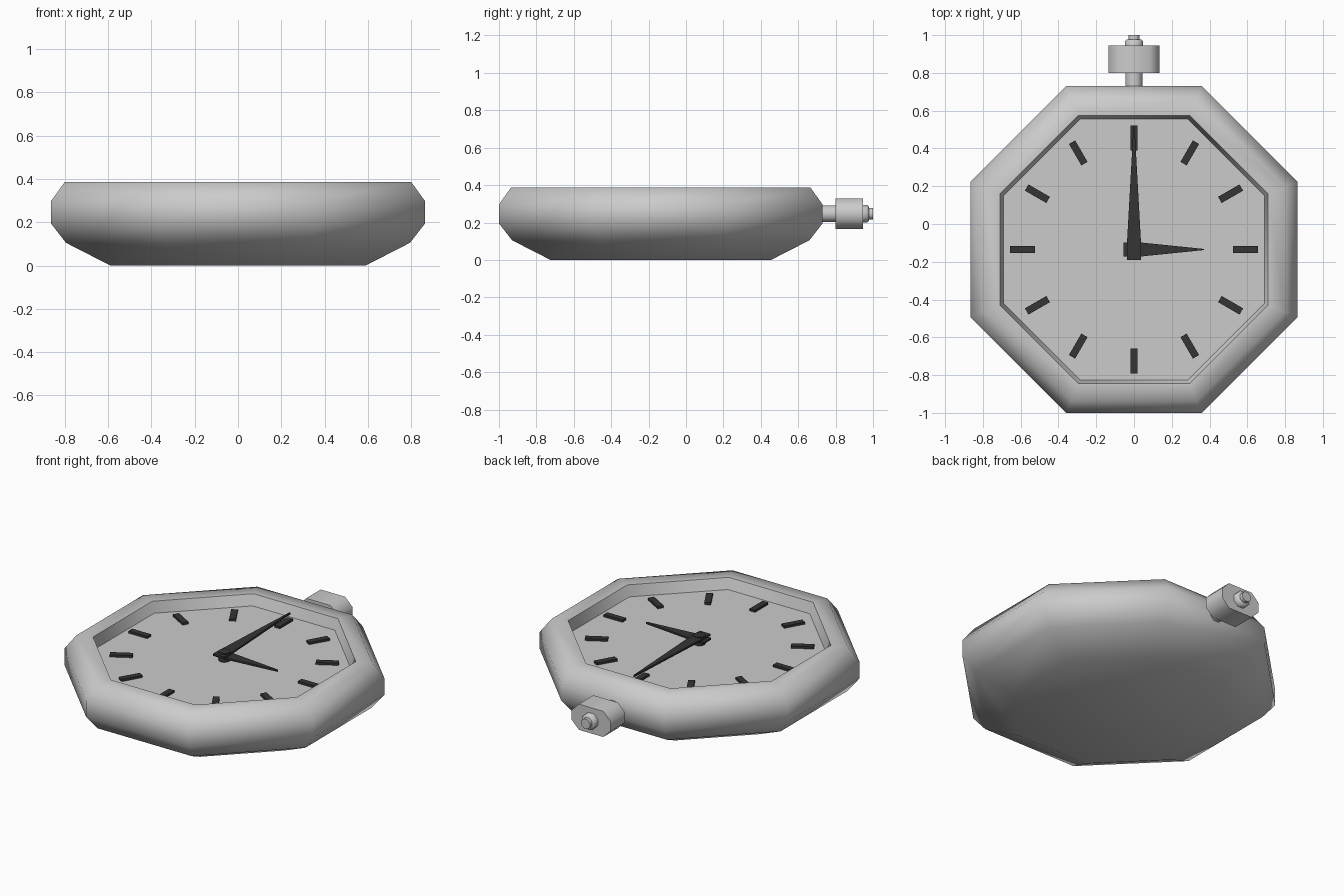
import bpy, bmesh, math
from mathutils import Matrix

if "Cube" in bpy.data.objects:
    bpy.data.objects.remove(bpy.data.objects["Cube"])

CY = -0.135          # dial centre in y
DIAL_Z = 0.32
CROWN_Z = 0.247

dark = bpy.data.materials.new("dark_metal")
dark.diffuse_color = (0.035, 0.035, 0.035, 1)
dark.use_nodes = True
dark.node_tree.nodes["Principled BSDF"].inputs["Base Color"].default_value = dark.diffuse_color


def octagon(apothem):
    r = apothem / math.cos(math.pi / 8)
    return [(r * math.cos(math.pi / 8 + i * math.pi / 4),
             r * math.sin(math.pi / 8 + i * math.pi / 4)) for i in range(8)]


def chamfered(w, h, c):
    return [(w, c - h), (w, h - c), (w - c, h), (c - w, h),
            (-w, h - c), (-w, c - h), (c - w, -h), (w - c, -h)]


def loft(name, sections, matrix, mat=None, smooth=None, caps=(True, True)):
    """Skin a stack of (outline, height) sections along local z."""
    bm = bmesh.new()
    rings = [[bm.verts.new((x, y, z)) for x, y in pts] for pts, z in sections]
    n = len(rings[0])
    for a, b in zip(rings, rings[1:]):
        for i in range(n):
            j = (i + 1) % n
            bm.faces.new((a[i], a[j], b[j], b[i]))
    if caps[0]:
        bm.faces.new(rings[0][::-1])
    if caps[1]:
        bm.faces.new(rings[-1])
    me = bpy.data.meshes.new(name)
    bm.transform(matrix)
    bm.to_mesh(me)
    bm.free()
    ob = bpy.data.objects.new(name, me)
    bpy.context.collection.objects.link(ob)
    if mat:
        me.materials.append(mat)
    if smooth:
        bpy.ops.object.select_all(action='DESELECT')
        ob.select_set(True)
        bpy.context.view_layer.objects.active = ob
        bpy.ops.object.shade_smooth_by_angle(angle=math.radians(smooth))
    return ob


base = Matrix.Translation((0, CY, 0))

# Case: octagonal shell with rounded profile and recessed rim
profile = [(0.59, 0), (0.795, 0.105), (0.865, 0.195), (0.865, 0.297),
           (0.80, 0.387), (0.71, 0.387), (0.69, DIAL_Z)]
loft("case", [(octagon(a), z) for a, z in profile], base,
     smooth=60, caps=(True, False))

# Dial
loft("dial", [(octagon(0.69), DIAL_Z - 0.02), (octagon(0.69), DIAL_Z)], base)

# Hour markers
for i in range(12):
    bar = [(0.525, -0.019), (0.656, -0.019), (0.656, 0.019), (0.525, 0.019)]
    loft(f"hour_marker_{i + 1}", [(bar, DIAL_Z - 0.005), (bar, DIAL_Z + 0.014)],
         base @ Matrix.Rotation(i * math.pi / 6, 4, 'Z'), dark)


# Hands: square tail, then a long taper to the tip
def hand(name, length, z, angle):
    pts = [(-0.055, -0.037), (0.037, -0.037), (length, -0.003),
           (length, 0.003), (0.037, 0.037), (-0.055, 0.037)]
    loft(name, [(pts, z), (pts, z + 0.012)],
         base @ Matrix.Rotation(angle, 4, 'Z'), dark)


hand("hour_hand", 0.37, 0.345, 0)
hand("minute_hand", 0.652, 0.358, math.pi / 2)

# Hub pin carrying the hands
loft("hand_hub", [([(0.034 * math.cos(t * math.pi / 8), 0.034 * math.sin(t * math.pi / 8))
                    for t in range(16)], z) for z in (DIAL_Z - 0.005, 0.375)],
     base, dark, smooth=40)

# Winding crown: lofted along +y
along_y = Matrix.Translation((0, 0, CROWN_Z)) @ Matrix.Rotation(-math.pi / 2, 4, 'X')
loft("crown_stem", [(octagon(0.044), 0.70), (octagon(0.044), 0.81)], along_y, smooth=60)
knob = chamfered(0.135, 0.081, 0.05)
loft("crown_knob", [(knob, 0.80), (knob, 0.945)], along_y, smooth=60)
loft("crown_collar", [(octagon(0.047), 0.94), (octagon(0.047), 0.968),
                      (octagon(0.038), 0.978)], along_y, smooth=60)
loft("crown_tip", [(octagon(0.03), 0.97), (octagon(0.03), 1.0)], along_y, smooth=60)
